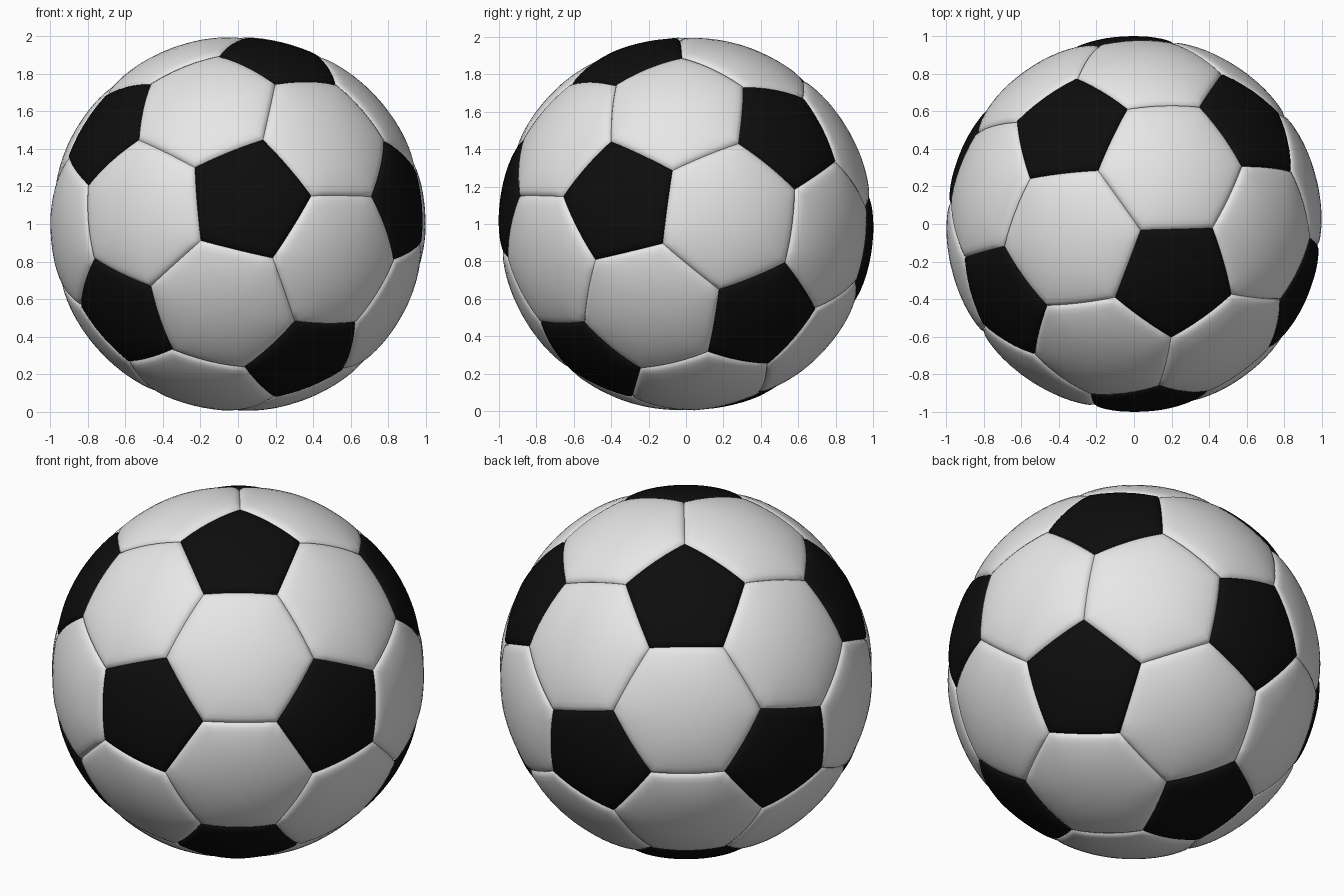
import bpy
import bmesh
import math
from mathutils import Matrix, Vector
from itertools import combinations, product

cube = bpy.data.objects.get("Cube")
if cube:
    bpy.data.objects.remove(cube, do_unlink=True)

SEGMENTS = 6      # points along each panel side
RINGS = 9         # rings from panel centre to seam


def make_material(name, value, roughness):
    mat = bpy.data.materials.new(name)
    mat.use_nodes = True
    color = (value, value, value, 1)
    mat.diffuse_color = color
    bsdf = mat.node_tree.nodes["Principled BSDF"]
    bsdf.inputs["Base Color"].default_value = color
    bsdf.inputs["Roughness"].default_value = roughness
    mat.roughness = roughness
    return mat


def ball_rotation():
    """Rotation taking three adjacent icosahedron corners to the ball's tilt."""
    phi = (1 + math.sqrt(5)) / 2
    source = Matrix([(0, 1, phi), (phi, 0, 1), (1, phi, 0)]).transposed()
    source *= 1 / math.sqrt(1 + phi * phi)
    target = Matrix([(0.053, -0.989, 0.138),
                     (0.921, -0.372, 0.117),
                     (0.223, -0.309, 0.925)]).transposed()
    rot = target @ source.inverted()
    for _ in range(12):   # nearest pure rotation
        rot = (rot + rot.inverted().transposed()) * 0.5
    return rot


def icosahedron():
    phi = (1 + math.sqrt(5)) / 2
    rot = ball_rotation()
    points = []
    for a, b in product((-1, 1), (-phi, phi)):
        points += [rot @ Vector(p).normalized()
                   for p in ((0, a, b), (b, 0, a), (a, b, 0))]
    return points


def radius(t):
    """Padded panel: gently domed, dropping quickly into the seam."""
    return 1.002 - 0.012 * t ** 4 - 0.014 * t ** 40


def add_panel(bm, corners):
    centre = sum(corners, Vector()) / len(corners)
    normal = centre.normalized()
    u = (corners[0] - centre).normalized()
    w = normal.cross(u)
    corners = sorted(corners, key=lambda p: math.atan2((p - centre).dot(w),
                                                       (p - centre).dot(u)))
    outline = []
    for i, p in enumerate(corners):
        q = corners[(i + 1) % len(corners)]
        outline += [p.lerp(q, j / SEGMENTS) for j in range(SEGMENTS)]

    middle = bm.verts.new(normal * radius(0))
    inner = None
    for k in range(1, RINGS + 1):
        t = 1 - (1 - k / RINGS) ** 1.7    # rings crowd towards the seam
        ring = [bm.verts.new(centre.lerp(p, t).normalized() * radius(t))
                for p in outline]
        for j in range(len(ring)):
            n = (j + 1) % len(ring)
            if inner:
                face = bm.faces.new((inner[j], ring[j], ring[n], inner[n]))
            else:
                face = bm.faces.new((middle, ring[j], ring[n]))
            face.smooth = True
        inner = ring


def make_panels(name, panels, material):
    bm = bmesh.new()
    for corners in panels:
        add_panel(bm, corners)
    mesh = bpy.data.meshes.new(name)
    bm.to_mesh(mesh)
    bm.free()
    mesh.materials.append(material)
    obj = bpy.data.objects.new(name, mesh)
    obj.location.z = 1
    bpy.context.collection.objects.link(obj)


points = icosahedron()


def adjacent(a, b):
    return a is not b and a.dot(b) > 0.4


# Pentagons sit on the icosahedron corners, hexagons on its faces
pentagons = [[p.lerp(q, 1 / 3) for q in points if adjacent(p, q)]
             for p in points]
hexagons = [[p.lerp(q, 1 / 3) for p in tri for q in tri if p is not q]
            for tri in combinations(points, 3)
            if all(adjacent(a, b) for a, b in combinations(tri, 2))]

make_panels("black_pentagon_panels", pentagons,
            make_material("black", 0.004, 0.5))
make_panels("white_hexagon_panels", hexagons,
            make_material("white", 0.8, 0.5))
